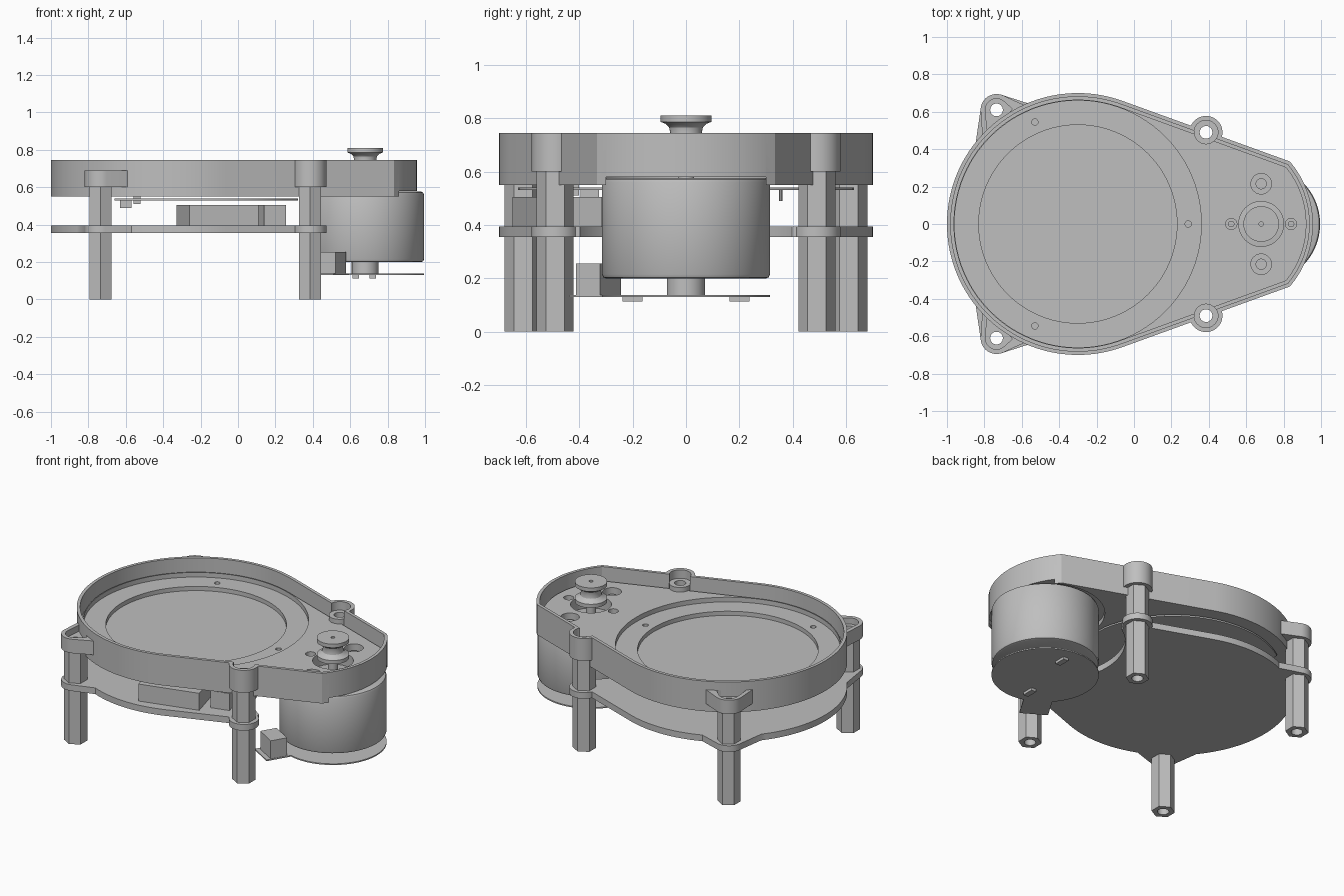
import bpy, bmesh, math
from mathutils import Vector, Matrix
from mathutils.geometry import convex_hull_2d

if "Cube" in bpy.data.objects:
    bpy.data.objects.remove(bpy.data.objects["Cube"])

grey = bpy.data.materials.new("plain grey")
grey.use_nodes = True
grey.diffuse_color = (0.52, 0.52, 0.52, 1)
grey.node_tree.nodes["Principled BSDF"].inputs["Base Color"].default_value = grey.diffuse_color

DISC = (-0.3, 0)          # centre of the round end
MOTOR = (0.68, 0)         # centre of the motor
RIGHT_POST = (0.385, 0.49)
LEFT_POST = (-0.735, 0.61)
SIDES = ((1, "left"), (-1, "right"))


def add(name, bm):
    bmesh.ops.recalc_face_normals(bm, faces=bm.faces)
    mesh = bpy.data.meshes.new(name)
    bm.to_mesh(mesh)
    bm.free()
    mesh.materials.append(grey)
    ob = bpy.data.objects.new(name, mesh)
    bpy.context.collection.objects.link(ob)
    return ob


def prism(name, pts, z0, z1):
    bm = bmesh.new()
    face = bm.faces.new([bm.verts.new((x, y, z0)) for x, y in pts])
    top = bmesh.ops.extrude_face_region(bm, geom=[face])["geom"]
    verts = [g for g in top if isinstance(g, bmesh.types.BMVert)]
    bmesh.ops.translate(bm, verts=verts, vec=(0, 0, z1 - z0))
    return add(name, bm)


def circle(c, r, n=64, start=0.0):
    return [(c[0] + r * math.cos(start + math.tau * i / n),
             c[1] + r * math.sin(start + math.tau * i / n)) for i in range(n)]


def cylinder(name, c, r, z0, z1, n=48):
    return prism(name, circle(c, r, n), z0, z1)


def block(name, c, size, z0, z1, angle=0.0):
    turn = Matrix.Rotation(angle, 2)
    pts = [turn @ Vector((sx * size[0] / 2, sy * size[1] / 2)) + Vector(c)
           for sx, sy in ((-1, -1), (1, -1), (1, 1), (-1, 1))]
    return prism(name, pts, z0, z1)


def lathe(name, c, profile, n=64):
    bm = bmesh.new()
    verts = [bm.verts.new((c[0] + r, c[1], z)) for r, z in profile]
    edges = [bm.edges.new(pair) for pair in zip(verts, verts[1:])]
    bmesh.ops.spin(bm, geom=verts + edges, cent=(*c, 0), axis=(0, 0, 1),
                   angle=math.tau, steps=n)
    bmesh.ops.remove_doubles(bm, verts=bm.verts, dist=0.0005)
    return add(name, bm)


def hull(pts):
    return [pts[i] for i in convex_hull_2d([Vector(p) for p in pts])]


def mirrored(p, s):
    return (p[0], p[1] * s)


def boolean(ob, tools, mode="DIFFERENCE"):
    bpy.context.view_layer.objects.active = ob
    for tool in tools:
        mod = ob.modifiers.new("cut", "BOOLEAN")
        mod.operation, mod.solver, mod.object = mode, "EXACT", tool
        bpy.ops.object.modifier_apply(modifier=mod.name)


def discard(tools):
    for tool in tools:
        bpy.data.objects.remove(tool)


def outline(d):
    """Teardrop outline, inset by d: round end, tangent sides, bowed nose."""
    a = math.radians(70.1)
    r, nose, bow = 0.7 - d, Vector((0.443, 0)), 0.514 - d
    start = Vector(DISC) + r * Vector((math.cos(a), math.sin(a)))
    along = Vector((math.sin(a), -math.cos(a)))
    b = along.dot(start - nose)
    t = -b + math.sqrt(b * b - (start - nose).length_squared + bow * bow)
    corner = start + t * along - nose
    k = math.atan2(corner.y, corner.x)
    n, m = 90, 16
    big = [a + (math.tau - 2 * a) * i / n for i in range(n + 1)]
    small = [-k + 2 * k * i / m for i in range(m + 1)]
    return ([(DISC[0] + r * math.cos(t), r * math.sin(t)) for t in big] +
            [(nose.x + bow * math.cos(t), bow * math.sin(t)) for t in small])


def ear(s, r, p, q):
    return hull([mirrored(v, s) for v in circle(LEFT_POST, r) + [p, q]])


# Shared cutters
cavity = prism("cavity", outline(0.02), 0.63, 0.9)
posts = [(mirrored(p, s), f"{end}_{side}") for p, end in
         ((RIGHT_POST, "motor_end"), (LEFT_POST, "round_end")) for s, side in SIDES]
bores = [cylinder("bore", c, 0.034, -0.1, 1, 24) for c, _ in posts]
dishes = [cylinder("dish", mirrored(RIGHT_POST, s), 0.064, 0.69, 0.9) for s, _ in SIDES]
holes = [cylinder("hole", MOTOR, 0.12, 0.5, 0.9)]
for s, _ in SIDES:
    holes += [cylinder("hole", (0.68, 0.215 * s), 0.055, 0.6, 0.9, 32),
              cylinder("hole", (0.68 + 0.16 * s, 0), 0.03, 0.6, 0.9, 24),
              cylinder("hole", (-0.53, 0.545 * s), 0.017, 0.57, 0.9, 16)]
holes.append(cylinder("hole", (0.29, 0), 0.017, 0.57, 0.9, 16))
motor_pocket = cylinder("motor_pocket", MOTOR, 0.35, 0.4, 0.58, 64)
recess = cylinder("recess", DISC, 0.53, 0.603, 0.9, 96)

# Upper tray and the raised motor platform
tray = prism("tray", outline(0), 0.55, 0.745)
boolean(tray, [cavity, recess, motor_pocket] + dishes + bores + holes)
platform = prism("motor_platform", outline(0.035), 0.61, 0.66)
clear = cylinder("clear", DISC, 0.66, 0.5, 0.9, 96)
boolean(platform, [clear] + dishes + bores + holes)

# Screws seated in the platform holes
for s, side in SIDES:
    for c, r in (((0.68, 0.215 * s), 0.03), ((0.68 + 0.16 * s, 0), 0.017)):
        cylinder("platform_screw_" + side, c, r, 0.59, 0.63, 20)

# Tray bosses, open to the inside around a short pillar, and ears over the posts
for s, side in SIDES:
    boss = cylinder("boss_" + side, mirrored(RIGHT_POST, s), 0.088, 0.6, 0.745)
    boolean(boss, [cavity] + dishes + bores)
    pillar = cylinder("boss_pillar_" + side, mirrored(RIGHT_POST, s), 0.064, 0.61, 0.69)
    boolean(pillar, bores)
    lug = prism("ear_" + side, ear(s, 0.085, (-0.585, 0.635), (-0.81, 0.46)), 0.6, 0.69)
    pan = prism("pan", ear(s, 0.06, (-0.65, 0.615), (-0.785, 0.5)), 0.65, 0.9)
    boolean(lug, [cavity, pan] + bores)
    discard([pan])

# Lower plate with collars, scooped out around the motor
plate = prism("lower_plate", outline(0), 0.355, 0.395)
trim = [block("trim", (0.93, 0), (1, 2), 0.2, 0.5), cylinder("trim", MOTOR, 0.47, 0.2, 0.5, 96)]
boolean(plate, trim)
collars = []
for s, side in SIDES:
    collars += [cylinder("collar", mirrored(RIGHT_POST, s), 0.088, 0.355, 0.395),
                prism("collar", ear(s, 0.085, (-0.55, 0.64), (-0.85, 0.41)), 0.355, 0.395)]
boolean(plate, collars, "UNION")
boolean(plate, bores)

# Hexagonal posts
for c, label in posts:
    post = prism("post_" + label, circle(c, 0.069, 6, math.pi / 2), 0, 0.6)
    boolean(post, bores)

# Motor, its shaft and the belt pulley
lathe("motor", MOTOR, [(0, 0.2), (0.3, 0.2), (0.31, 0.204), (0.315, 0.215),
                       (0.315, 0.56), (0.31, 0.571), (0.3, 0.576), (0, 0.576)])
cylinder("motor_hub", MOTOR, 0.072, 0.135, 0.2)
pulley = lathe("pulley", MOTOR, [(0, 0.81), (0.095, 0.81), (0.095, 0.786), (0.075, 0.778),
                                 (0.063, 0.765), (0.059, 0.745), (0.063, 0.725),
                                 (0.075, 0.712), (0.095, 0.704), (0.095, 0.68),
                                 (0.03, 0.68), (0.03, 0.575), (0, 0.575)])
pin = cylinder("pin", MOTOR, 0.012, 0.78, 0.9, 16)
boolean(pulley, [pin])

# Motor circuit board, plug socket and underside clips
skew = math.radians(59)
board = cylinder("motor_board", MOTOR, 0.315, 0.13, 0.138, 64)
tab = block("tab", (0.515, -0.265), (0.3, 0.17), 0.13, 0.138, skew)
boolean(board, [tab], "UNION")
block("motor_socket", (0.485, -0.328), (0.105, 0.15), 0.138, 0.255, skew)
for s, side in SIDES:
    block("board_clip_" + side, (0.675 + 0.045 * s, 0.2 * s), (0.035, 0.075), 0.113, 0.13)

# Main circuit board under the tray and the parts between the decks
main = cylinder("main_board", DISC, 0.63, 0.53, 0.54, 96)
ends = [block("trim", (-1.16, 0), (1, 2), 0.4, 0.7), block("trim", (0.82, 0), (1, 2), 0.4, 0.7)]
boolean(main, ends)
block("driver_box", (-0.11, -0.47), (0.38, 0.27), 0.395, 0.505, math.radians(15))
block("side_box", (0.18, -0.4), (0.12, 0.14), 0.395, 0.505, math.radians(15))
block("board_chip", (-0.6, -0.36), (0.06, 0.07), 0.49, 0.53)
block("board_stud", (-0.54, -0.42), (0.04, 0.04), 0.51, 0.55)
cylinder("board_pin", (-0.6, 0.355), 0.006, 0.49, 0.53, 12)

discard([cavity, motor_pocket, recess, clear, pin, tab] + bores + dishes + holes + trim + collars + ends)

# Smooth round sides, crisp edges
bpy.ops.object.select_all(action="DESELECT")
for ob in bpy.context.collection.objects:
    if ob.type == "MESH" and grey.name in ob.data.materials:
        ob.select_set(True)
        bpy.context.view_layer.objects.active = ob
bpy.ops.object.shade_smooth_by_angle(angle=math.radians(30))
